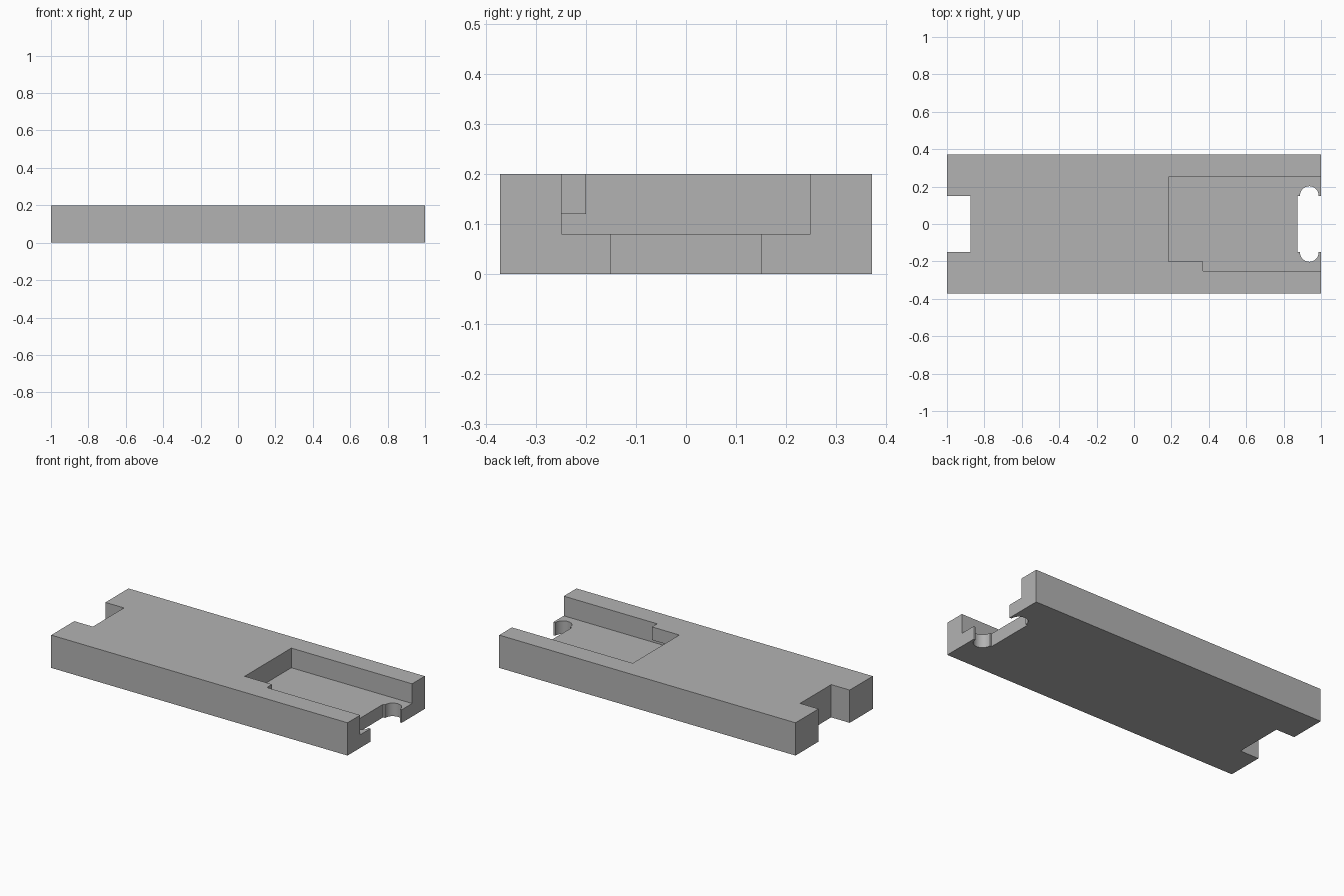
import bpy
import bmesh
import math

if "Cube" in bpy.data.objects:
    bpy.data.objects.remove(bpy.data.objects["Cube"], do_unlink=True)

HALF_WIDTH = 0.3725
HEIGHT = 0.2
OVER = 0.1  # overshoot of cutters beyond the body

grey = bpy.data.materials.new("plain grey")
grey.use_nodes = True
colour = (0.45, 0.45, 0.45, 1)
grey.diffuse_color = colour
grey.node_tree.nodes["Principled BSDF"].inputs["Base Color"].default_value = colour


def box(name, x, y, z):
    """Box spanning the given (low, high) ranges."""
    spans = (x, y, z)
    bpy.ops.mesh.primitive_cube_add(size=1, location=[(a + b) / 2 for a, b in spans])
    ob = bpy.context.object
    ob.name = name
    ob.scale = [b - a for a, b in spans]
    bpy.ops.object.transform_apply(location=True, rotation=False, scale=True)
    ob.data.materials.append(grey)
    return ob


def combine(target, other, operation):
    """Apply a boolean and discard the helper."""
    other.hide_render = True
    bpy.context.view_layer.objects.active = target
    mod = target.modifiers.new(operation, "BOOLEAN")
    mod.operation = operation
    mod.solver = "EXACT"
    mod.object = other
    bpy.ops.object.modifier_apply(modifier=mod.name)
    bpy.data.objects.remove(other, do_unlink=True)


# Main slab
body = box("body", (-1, 1), (-HALF_WIDTH, HALF_WIDTH), (0, HEIGHT))

# Pocket open at the +x end
combine(body, box("pocket", (0.185, 1 + OVER), (-0.25, 0.25), (0.08, HEIGHT + OVER)), "DIFFERENCE")

# Overhanging tab in the pocket's inner corner
combine(body, box("tab", (0.1, 0.37), (-0.3, -0.2), (0.12, HEIGHT)), "UNION")

# Through notches at both ends
for x in ((-1 - OVER, -0.875), (0.875, 1 + OVER)):
    combine(body, box("notch", x, (-0.15, 0.15), (-OVER, HEIGHT + OVER)), "DIFFERENCE")

# Rounded ears on the notch below the pocket
for side in (-1, 1):
    bpy.ops.mesh.primitive_cylinder_add(vertices=48, radius=0.05, depth=1,
                                        location=(0.9375, side * 0.152, 0))
    ear = bpy.context.object
    ear.data.materials.append(grey)
    combine(body, ear, "DIFFERENCE")

# Merge coplanar faces left by the cuts
bm = bmesh.new()
bm.from_mesh(body.data)
bmesh.ops.remove_doubles(bm, verts=bm.verts, dist=0.0001)
bmesh.ops.dissolve_limit(bm, angle_limit=math.radians(1), verts=bm.verts, edges=bm.edges)
bm.to_mesh(body.data)
bm.free()

bpy.ops.object.select_all(action="DESELECT")
body.select_set(True)
bpy.context.view_layer.objects.active = body
bpy.ops.object.shade_smooth_by_angle(angle=math.radians(30))
